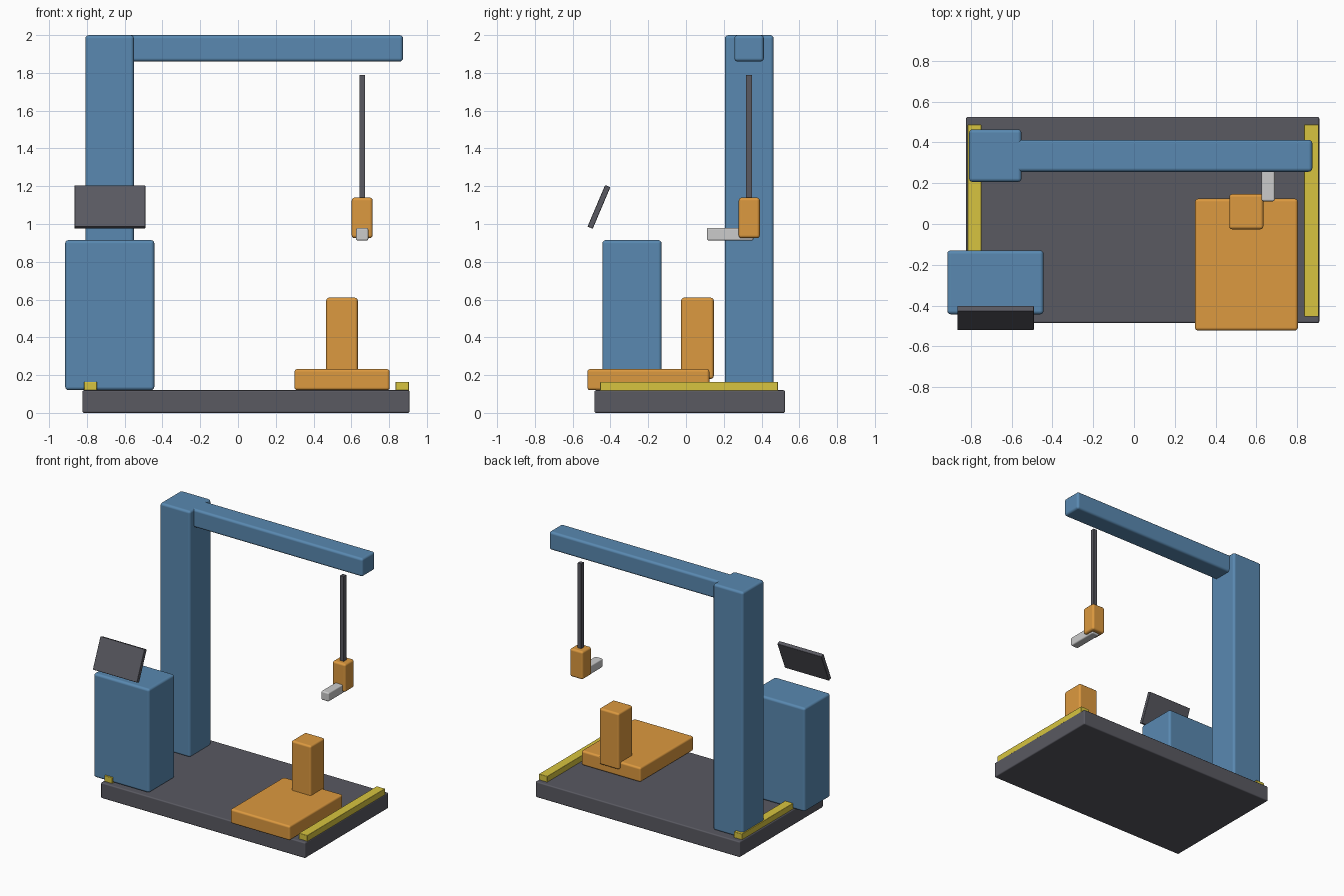
import bpy, math

if "Cube" in bpy.data.objects:
    bpy.data.objects.remove(bpy.data.objects["Cube"])

def material(name, rgb):
    m = bpy.data.materials.new(name)
    m.diffuse_color = (*rgb, 1)
    m.use_nodes = True
    m.node_tree.nodes["Principled BSDF"].inputs["Base Color"].default_value = m.diffuse_color
    return m

BLUE = material("blue_paint", (0.10, 0.25, 0.44))
ORANGE = material("orange_paint", (0.72, 0.32, 0.05))
YELLOW = material("yellow_paint", (0.68, 0.55, 0.05))
DARK = material("dark_metal", (0.10, 0.10, 0.12))
LIGHT = material("light_metal", (0.60, 0.60, 0.62))

def box(name, x, y, z, mat, bevel=0.0, tilt=0.0):
    """Bevelled box from (min, max) ranges, optionally tilted about x."""
    centre = [(a + b) / 2 for a, b in (x, y, z)]
    bpy.ops.mesh.primitive_cube_add(size=1, location=centre, rotation=(tilt, 0, 0))
    ob = bpy.context.object
    ob.name = name
    ob.scale = [b - a for a, b in (x, y, z)]
    bpy.ops.object.transform_apply(location=False, rotation=False, scale=True)
    ob.data.materials.append(mat)
    if bevel:
        mod = ob.modifiers.new("rounded_edges", "BEVEL")
        mod.width = bevel
        mod.segments = 3
        mod.harden_normals = True
        bpy.ops.object.shade_smooth_by_angle(angle=math.radians(40))
    return ob

# Floor platform and safety rails along both ends
box("platform", (-0.823, 0.908), (-0.485, 0.525), (0, 0.12), DARK, 0.009)
for side, x in (("left", (-0.815, -0.747)), ("right", (0.834, 0.905))):
    box(side + "_safety_rail", x, (-0.454, 0.487), (0.115, 0.164), YELLOW, 0.004)

# Gantry: column and overhead arm
box("column", (-0.808, -0.551), (0.206, 0.464), (0.115, 2.0), BLUE, 0.018)
box("overhead_arm", (-0.60, 0.874), (0.256, 0.412), (1.86, 2.0), BLUE, 0.018)

# Hanging lift cable, gripper body and finger
box("lift_cable", (0.642, 0.673), (0.317, 0.350), (1.13, 1.79), DARK, 0.002)
box("gripper_body", (0.602, 0.713), (0.279, 0.391), (0.925, 1.14), ORANGE, 0.016)
box("gripper_finger", (0.625, 0.690), (0.111, 0.357), (0.912, 0.98), LIGHT, 0.01)

# Work fixture: base plate and post
box("fixture_plate", (0.299, 0.803), (-0.522, 0.124), (0.12, 0.232), ORANGE, 0.015)
box("fixture_post", (0.467, 0.634), (-0.026, 0.147), (0.18, 0.61), ORANGE, 0.015)

# Control cabinet and its tilted screen
box("control_cabinet", (-0.915, -0.443), (-0.443, -0.129), (0.12, 0.915), BLUE, 0.018)
box("control_screen", (-0.866, -0.491), (-0.476, -0.446), (0.971, 1.210), DARK, 0.004,
    tilt=-math.radians(23))
